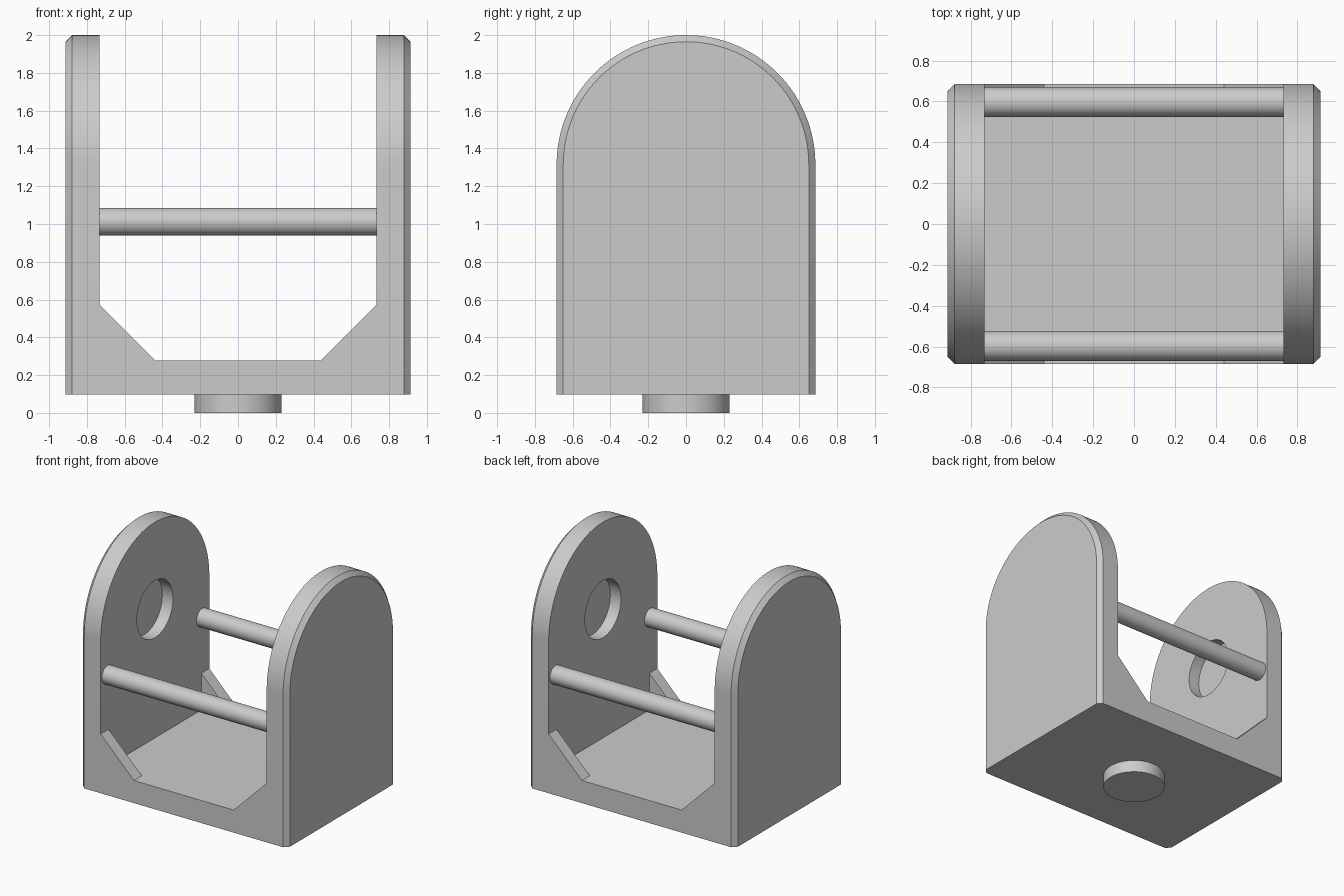
import bpy, bmesh, math
from mathutils import Matrix, Vector

old = bpy.data.objects.get("Cube")
if old:
    bpy.data.objects.remove(old, do_unlink=True)

grey = bpy.data.materials.new("light_grey")
grey.use_nodes = True
GREY = (0.6, 0.6, 0.6, 1)
grey.diffuse_color = GREY
grey.node_tree.nodes["Principled BSDF"].inputs["Base Color"].default_value = GREY

WIDTH, INNER, DEPTH = 0.913, 0.733, 0.685   # half sizes
BASE_Z, FLOOR_Z, ARC_Z = 0.098, 0.278, 1.315
CHAMFER, GUSSET, GUSSET_T = 0.035, 0.293, 0.1


def finish(name, bm):
    bmesh.ops.recalc_face_normals(bm, faces=bm.faces)
    mesh = bpy.data.meshes.new(name)
    bm.to_mesh(mesh)
    bm.free()
    mesh.materials.append(grey)
    obj = bpy.data.objects.new(name, mesh)
    bpy.context.collection.objects.link(obj)
    return obj


def loft(name, rings):
    """Solid through matching closed rings of points."""
    bm = bmesh.new()
    loops = [[bm.verts.new(p) for p in ring] for ring in rings]
    for a, b in zip(loops, loops[1:]):
        for i in range(len(a)):
            j = (i + 1) % len(a)
            bm.faces.new((a[i], a[j], b[j], b[i]))
    bm.faces.new(loops[0])
    bm.faces.new(loops[-1])
    return finish(name, bm)


def cylinder(name, radius, length, centre, axis):
    bm = bmesh.new()
    turn = Vector((0, 0, 1)).rotation_difference(Vector(axis)).to_matrix().to_4x4()
    bmesh.ops.create_cone(bm, cap_ends=True, segments=64, radius1=radius,
                          radius2=radius, depth=length,
                          matrix=Matrix.Translation(centre) @ turn)
    return finish(name, bm)


def activate(obj):
    bpy.ops.object.select_all(action='DESELECT')
    obj.select_set(True)
    bpy.context.view_layer.objects.active = obj


def cut(obj, cutter):
    mod = obj.modifiers.new("cut", 'BOOLEAN')
    mod.operation, mod.solver, mod.object = 'DIFFERENCE', 'EXACT', cutter
    activate(obj)
    bpy.ops.object.modifier_apply(modifier=mod.name)
    bpy.data.objects.remove(cutter, do_unlink=True)


def smooth(obj):
    activate(obj)
    bpy.ops.object.shade_smooth_by_angle(angle=math.radians(30))


def arch(x, inset):
    r = DEPTH - inset
    pts = [(x, -r, BASE_Z)]
    for i in range(65):
        a = math.pi * (1 - i / 64)
        pts.append((x, r * math.cos(a), ARC_Z + r * math.sin(a)))
    return pts + [(x, r, BASE_Z)]


# Arched block with chamfered outer rims
frame = loft("frame", [arch(-WIDTH, CHAMFER), arch(CHAMFER - WIDTH, 0),
                       arch(WIDTH - CHAMFER, 0), arch(WIDTH, CHAMFER)])

# Opening through front and back, leaving sloped corner gussets
foot = INNER - GUSSET
half = [(foot, FLOOR_Z), (INNER, FLOOR_Z + GUSSET), (INNER, 2.2)]
outline = half + [(-x, z) for x, z in reversed(half)]
cut(frame, loft("opening_cutter", [[(x, y, z) for x, z in outline] for y in (-1, 1)]))

# Square inner corners between the gussets
y = DEPTH - GUSSET_T
for s in (-1, 1):
    corner = [(s * (foot - 0.1), FLOOR_Z), (s * INNER, FLOOR_Z),
              (s * INNER, 1.0), (s * (foot - 0.1), 1.0)]
    cut(frame, loft("corner_cutter", [[(x, v, z) for x, z in corner] for v in (-y, y)]))

# Blind round sockets inside both side plates
for s in (-1, 1):
    cut(frame, cylinder("socket_cutter", 0.228, 0.19, (s * INNER, 0, 1.305), (1, 0, 0)))
smooth(frame)

# Cross rods
for name, s in (("front_rod", -1), ("back_rod", 1)):
    smooth(cylinder(name, 0.073, 2 * INNER, (0, s * 0.597, 1.012), (1, 0, 0)))

# Round boss under the base
smooth(cylinder("base_boss", 0.23, BASE_Z, (0, 0, BASE_Z / 2), (0, 0, 1)))
